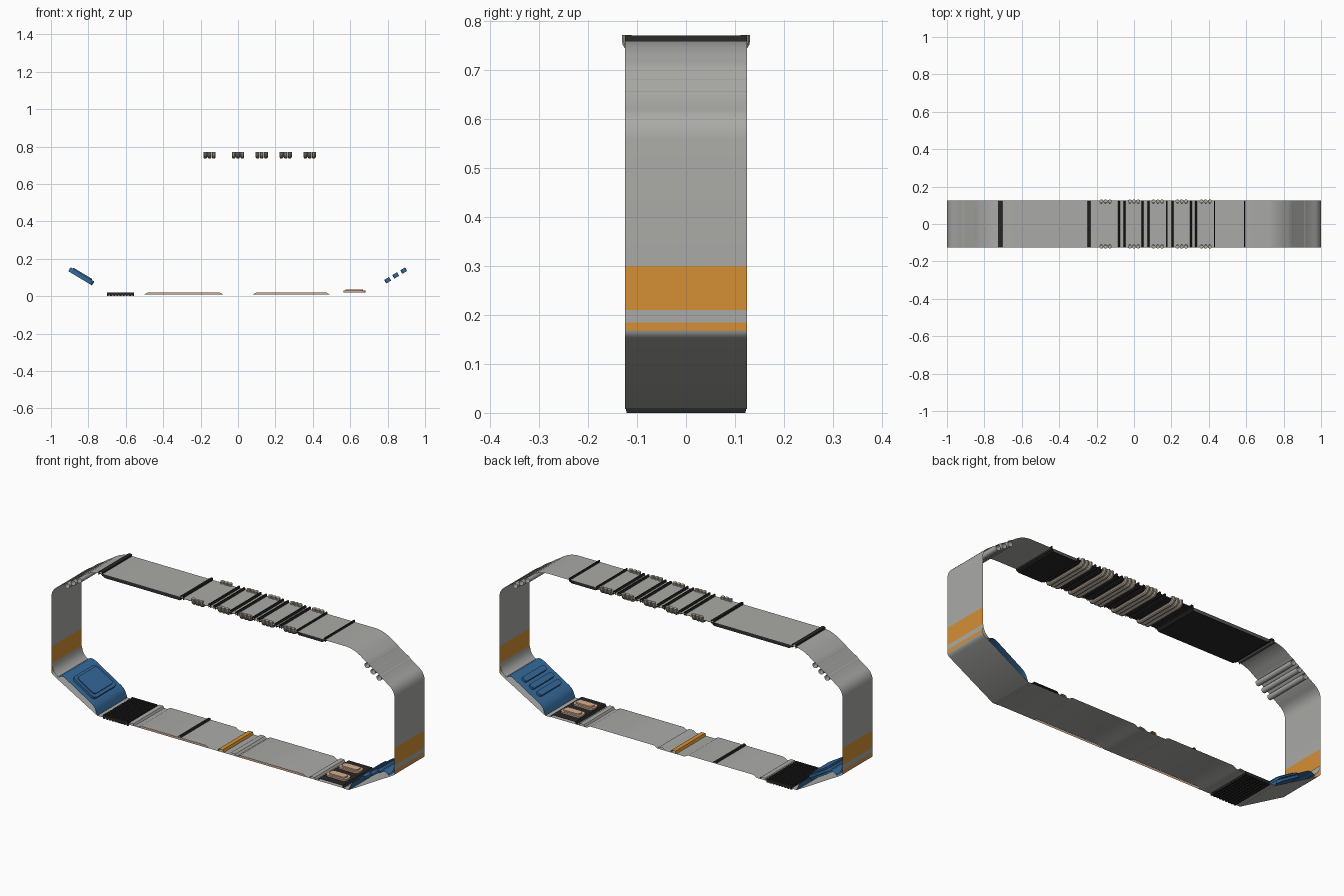
import bpy, bmesh, math
from mathutils import Matrix, Vector

if "Cube" in bpy.data.objects:
    bpy.data.objects.remove(bpy.data.objects["Cube"])

def mat(name, r, g, b):
    m = bpy.data.materials.new(name)
    m.diffuse_color = (r, g, b, 1)
    m.use_nodes = True
    m.node_tree.nodes["Principled BSDF"].inputs["Base Color"].default_value = m.diffuse_color
    return m

GREY = mat("panel grey", .40, .40, .385)
BLACK = mat("black trim", .02, .02, .02)
BLUE = mat("blue panel", .035, .14, .32)
ORANGE = mat("orange stripe", .66, .28, .035)
BEIGE = mat("beige pipe", .46, .40, .32)
TAN = mat("tan pad", .68, .43, .29)
HY = .125                                    # half depth of the ring

def finish(name, bm, m):
    me = bpy.data.meshes.new(name)
    bm.to_mesh(me)
    bm.free()
    me.materials.append(m)
    ob = bpy.data.objects.new(name, me)
    bpy.context.collection.objects.link(ob)
    bpy.ops.object.select_all(action='DESELECT')
    ob.select_set(True)
    bpy.context.view_layer.objects.active = ob
    bpy.ops.object.shade_smooth_by_angle(angle=math.radians(35))
    return ob

def strip(name, pts, m, y0=-HY, y1=HY, closed=False):
    """Thin skin: an x-z profile swept along y."""
    bm = bmesh.new()
    a = [bm.verts.new((x, y0, z)) for x, z in pts]
    b = [bm.verts.new((x, y1, z)) for x, z in pts]
    n = len(pts)
    for i in range(n if closed else n - 1):
        j = (i + 1) % n
        bm.faces.new((a[i], a[j], b[j], b[i]))
    return finish(name, bm, m)

def box(name, c, s, m, tilt=0, bevel=0):
    """Box, tilted about y, with its upright corners rounded."""
    bm = bmesh.new()
    bmesh.ops.create_cube(bm, size=1)
    bmesh.ops.scale(bm, vec=s, verts=bm.verts)
    if bevel:
        ed = [e for e in bm.edges if abs(e.verts[0].co.z - e.verts[1].co.z) > 1e-5]
        bmesh.ops.bevel(bm, geom=ed, offset=bevel, segments=4, profile=.5, affect='EDGES')
    bmesh.ops.transform(bm, matrix=Matrix.Translation(c) @ Matrix.Rotation(tilt, 4, 'Y'), verts=bm.verts)
    return finish(name, bm, m)

def arc(p0, c, p1, n=6):
    """Rounded corner as a quadratic curve."""
    out = []
    for i in range(n + 1):
        t = i / n
        out.append(tuple((1-t)**2*p0[k] + 2*t*(1-t)*c[k] + t*t*p1[k] for k in (0, 1)))
    return out

def mx(pts, s):
    return [(x * s, z) for x, z in pts]

# Walls, sloped corners and lower side panels, both sides
for s, side in ((-1, "left"), (1, "right")):
    top = ([(.59, .76)] + arc((.72, .76), (.772, .757), (.82, .719))
           + [(.845, .705), (.848, .7), (.91, .662), (.913, .657)]
           + arc((.965, .622), (.998, .602), (1, .56)) + [(1, .3)])
    strip(f"{side}_upper_wall", mx(top, s), GREY)
    strip(f"{side}_wall_stripe", mx([(1, .3), (1, .21)], s), ORANGE)
    strip(f"{side}_wall_gap", mx([(1, .21), (1, .185)], s), GREY)
    strip(f"{side}_wall_low_stripe", mx([(1, .185), (1, .168)], s), ORANGE)
    strip(f"{side}_lower_slope", mx(arc((1, .168), (.998, .155), (.975, .145)) + [(.732, .008), (.7, .008)], s), GREY)
    strip(f"{side}_inner_cove", mx(arc((.996, .21), (.994, .165), (.955, .148)), s), GREY)
    # ribs under the upper slope
    for k in range(3):
        cx, cz, r = .838 + .035*k, .692 - .0235*k, .014
        ring = [(cx + r*math.cos(a*math.pi/6), cz + r*math.sin(a*math.pi/6)) for a in range(12)]
        strip(f"{side}_slope_rib_{k+1}", mx(ring, s), GREY, closed=True)
    # blue sloped cover
    cover = [(.968, .147), (.945, .159), (.925, .158)] + arc((.77, .065), (.75, .053), (.742, .035)) + [(.732, .008)]
    strip(f"{side}_blue_cover", mx(cover, s), BLUE)

slope = math.atan2(.096, .16)
# Raised pad on the left cover
box("left_blue_pad", (-.838, 0, .106), (.148, .19, .024), BLUE, slope, .02)
box("left_blue_pad_face", (-.836, 0, .112), (.118, .16, .024), BLUE, slope, .015)
# Raised bars on the right cover
for k in range(3):
    x = .80 + .043*k
    box(f"right_blue_bar_{k+1}", (x, 0, .085 + .6*(x-.80)), (.03, .18, .022), BLUE, -slope, .012)

# Floor skin: two low raised plates with a valley between
B, T = .010, .021
strip("floor", [(-.555, B), (-.50, B), (-.48, T), (-.10, T), (-.08, B), (.08, B), (.10, T),
                (.47, T), (.49, B), (.70, B)], GREY)
strip("floor_valley_ridge", [(.03, B), (.045, .02), (.07, .02), (.08, B)], GREY)
strip("floor_black_seam", [(-.262, T), (-.259, .029), (-.249, .029), (-.246, T)], BLACK)
strip("floor_orange_seam", [(-.03, B), (-.025, .023), (-.002, .023), (.003, B)], ORANGE)
for i, (a, b) in enumerate(((-.50, -.08), (.08, .49))):   # front edge trims
    bm = bmesh.new()
    bm.faces.new([bm.verts.new(p) for p in ((a, -.1255, B), (b, -.1255, B), (b-.02, -.1255, T), (a+.02, -.1255, T))])
    finish(f"floor_edge_trim_{i+1}", bm, TAN)
for i, x in enumerate((-.535, .52)):
    strip(f"floor_sill_{i+1}", [(x-.018, B), (x-.012, .02), (x+.012, .02), (x+.018, B)], GREY)

# Floor grating
for k in range(13):
    box(f"grate_long_bar_{k+1}", (-.628, -.117 + .0195*k, .012), (.146, .011, .016), BLACK)
for k in range(9):
    box(f"grate_cross_bar_{k+1}", (-.696 + .017*k, 0, .008), (.009, .244, .016), BLACK)

# Black floor plate with two tan pads
strip("floor_black_plate", [(.55, B), (.557, .022), (.695, .022), (.702, B)], BLACK)
for s in (-1, 1):
    n = "front" if s < 0 else "back"
    box(f"{n}_tan_pad", (.622, s*.052, .0255), (.118, .062, .009), TAN, 0, .02)
    box(f"{n}_tan_pad_top", (.622, s*.052, .033), (.095, .04, .008), TAN, 0, .015)

# Ceiling skin and its dark lining
strip("ceiling", [(-.59, .76), (.59, .76)], GREY)
strip("ceiling_lining_left", [(-.71, .758), (-.69, .744), (-.25, .744), (-.235, .757)], BLACK)
strip("ceiling_lining_middle", [(-.235, .757), (.43, .757)], BLACK)
strip("ceiling_lining_right", [(.43, .757), (.44, .746), (.58, .746), (.59, .757)], BLACK)

# Black ridges over the ceiling
ridges = [(-.715, .022), (-.24, .016)] + [(x, .01) for x in
          (-.08, -.05, .045, .077, .175, .205, .305, .332)] + [(.43, .006), (.59, .006)]
for i, (x, w) in enumerate(ridges):
    h = w/2
    strip(f"ceiling_ridge_{i+1}", [(x-h, .75), (x-h, .768), (x-h*.6, .771), (x+h*.6, .771), (x+h, .768), (x+h, .75)], BLACK)

# Beige pipes: five groups of three U-shaped hoops hung under the ceiling
def hoop(name, x):
    path = [(-.121, .772)] + arc((-.121, .762), (-.121, .745), (-.098, .745), 5)
    path += [(-y, z) for y, z in reversed(path)]
    bm = bmesh.new()
    rings, r, n = [], .0105, 10
    for i, (y, z) in enumerate(path):
        p, q = path[max(i-1, 0)], path[min(i+1, len(path)-1)]
        d = Vector((0, q[0]-p[0], q[1]-p[1])).normalized()
        side = Vector((1, 0, 0)).cross(d)
        rings.append([bm.verts.new(Vector((x, y, z)) + r*(math.cos(2*math.pi*k/n)*Vector((1, 0, 0))
                      + math.sin(2*math.pi*k/n)*side)) for k in range(n)])
    for a, b in zip(rings, rings[1:]):
        for k in range(n):
            bm.faces.new((a[k], a[(k+1) % n], b[(k+1) % n], b[k]))
    bm.faces.new(rings[0][::-1])
    bm.faces.new(rings[-1])
    finish(name, bm, BEIGE)

for g, x in enumerate((-.152, 0, .127, .255, .383)):
    for k in (-1, 0, 1):
        hoop(f"ceiling_pipe_{g+1}_{k+2}", x + k*.0225)
